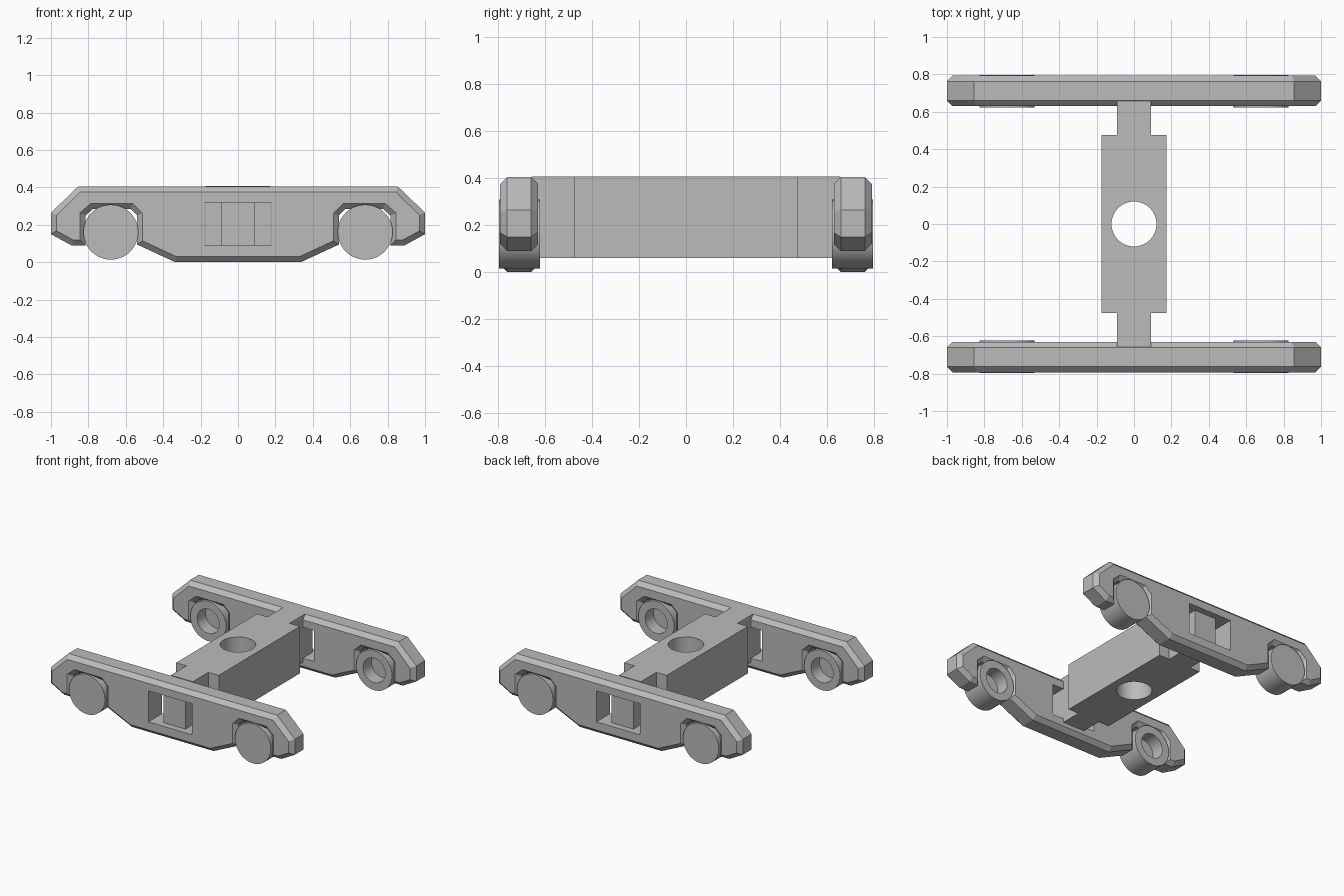
import bpy, bmesh, math
from mathutils import Vector

cube = bpy.data.objects.get("Cube")
if cube:
    bpy.data.objects.remove(cube, do_unlink=True)

GREY = (0.5, 0.5, 0.5, 1)
mat = bpy.data.materials.new("plain grey")
mat.use_nodes = True
mat.diffuse_color = GREY
mat.node_tree.nodes["Principled BSDF"].inputs["Base Color"].default_value = GREY


def finish(name, bm):
    """Turn a bmesh into a named grey object."""
    bmesh.ops.recalc_face_normals(bm, faces=bm.faces)
    mesh = bpy.data.meshes.new(name)
    bm.to_mesh(mesh)
    bm.free()
    mesh.materials.append(mat)
    obj = bpy.data.objects.new(name, mesh)
    bpy.context.collection.objects.link(obj)
    return obj


def prism(name, points, push, bevel=0):
    """Extrude a closed outline and chamfer the rims of both caps."""
    bm = bmesh.new()
    cap = bm.faces.new([bm.verts.new(p) for p in points])
    out = bmesh.ops.extrude_face_region(bm, geom=[cap], use_keep_orig=True)["geom"]
    bmesh.ops.translate(bm, vec=push, verts=[g for g in out if isinstance(g, bmesh.types.BMVert)])
    bmesh.ops.recalc_face_normals(bm, faces=bm.faces)
    if bevel:
        axis = Vector(push).normalized()
        rims = [e for e in bm.edges
                if abs((e.verts[0].co - e.verts[1].co).dot(axis)) < 1e-5]
        bmesh.ops.bevel(bm, geom=rims, offset=bevel, segments=1, profile=0.5,
                        affect='EDGES', clamp_overlap=True)
    return finish(name, bm)


def block(name, x, y0, y1, z0, z1):
    outline = [(-x, y0, z0), (x, y0, z0), (x, y1, z0), (-x, y1, z0)]
    return prism(name, outline, (0, 0, z1 - z0))


def activate(obj):
    bpy.ops.object.select_all(action='DESELECT')
    obj.select_set(True)
    bpy.context.view_layer.objects.active = obj


def smooth(obj):
    activate(obj)
    bpy.ops.object.shade_smooth_by_angle(angle=math.radians(30))


def cut(obj, cutter):
    cutter.hide_render = True
    mod = obj.modifiers.new("cut", 'BOOLEAN')
    mod.operation = 'DIFFERENCE'
    mod.solver = 'EXACT'
    mod.object = cutter
    activate(obj)
    bpy.ops.object.modifier_apply(modifier=mod.name)
    bpy.data.objects.remove(cutter, do_unlink=True)


def lathe(name, profile, x, z, side):
    """Spin a (radius, y) profile around a y axis through x, z."""
    bm = bmesh.new()
    verts = [bm.verts.new((x + r, side * y, z)) for r, y in profile]
    edges = [bm.edges.new(pair) for pair in zip(verts, verts[1:])]
    bmesh.ops.spin(bm, geom=verts + edges, cent=(x, 0, z), axis=(0, 1, 0),
                   angle=math.tau, steps=48, use_duplicate=False)
    bmesh.ops.remove_doubles(bm, verts=bm.verts, dist=1e-4)
    obj = finish(name, bm)
    smooth(obj)


# Half outline of a side frame, from the top edge around the wheel arch
half = [(.855, .405), (1, .265), (1, .15), (.89, .09), (.815, .09), (.815, .25),
        (.775, .285), (.575, .285), (.54, .25), (.54, .095), (.335, 0)]
outline = half + [(-x, z) for x, z in reversed(half)]

# Wheel boss: flat outer face, blind bore on the inner face
boss = [(0, .797), (.147, .797), (.147, .622), (.09, .622), (.09, .72), (0, .72)]

for side, label in ((-1, "front"), (1, "back")):
    frame = prism(label + "_side_frame", [(x, side * .63, z) for x, z in outline],
                  (0, side * .163, 0), .03)
    cut(frame, block("window_cutter", .18, side * .5, side * .9, .09, .32))
    block(label + "_bolster_end", .09, side * .6, side * .745, .07, .35)
    for x, hand in ((-.68, "right"), (.68, "left")):
        lathe(f"{label}_{hand}_wheel_boss", boss, x, .161, side)

# Central bolster with stepped ends and a pivot hole
quarter = [(.175, .475), (.09, .475), (.09, .657)]
right_side = [(x, -y) for x, y in reversed(quarter)] + quarter
plan = right_side + [(-x, -y) for x, y in right_side]
bolster = prism("bolster", [(x, y, .06) for x, y in plan], (0, 0, .348))
ring = [(.12 * math.cos(a * math.tau / 48), .12 * math.sin(a * math.tau / 48), -.1)
        for a in range(48)]
cut(bolster, prism("pivot_cutter", ring, (0, 0, .7)))
smooth(bolster)
